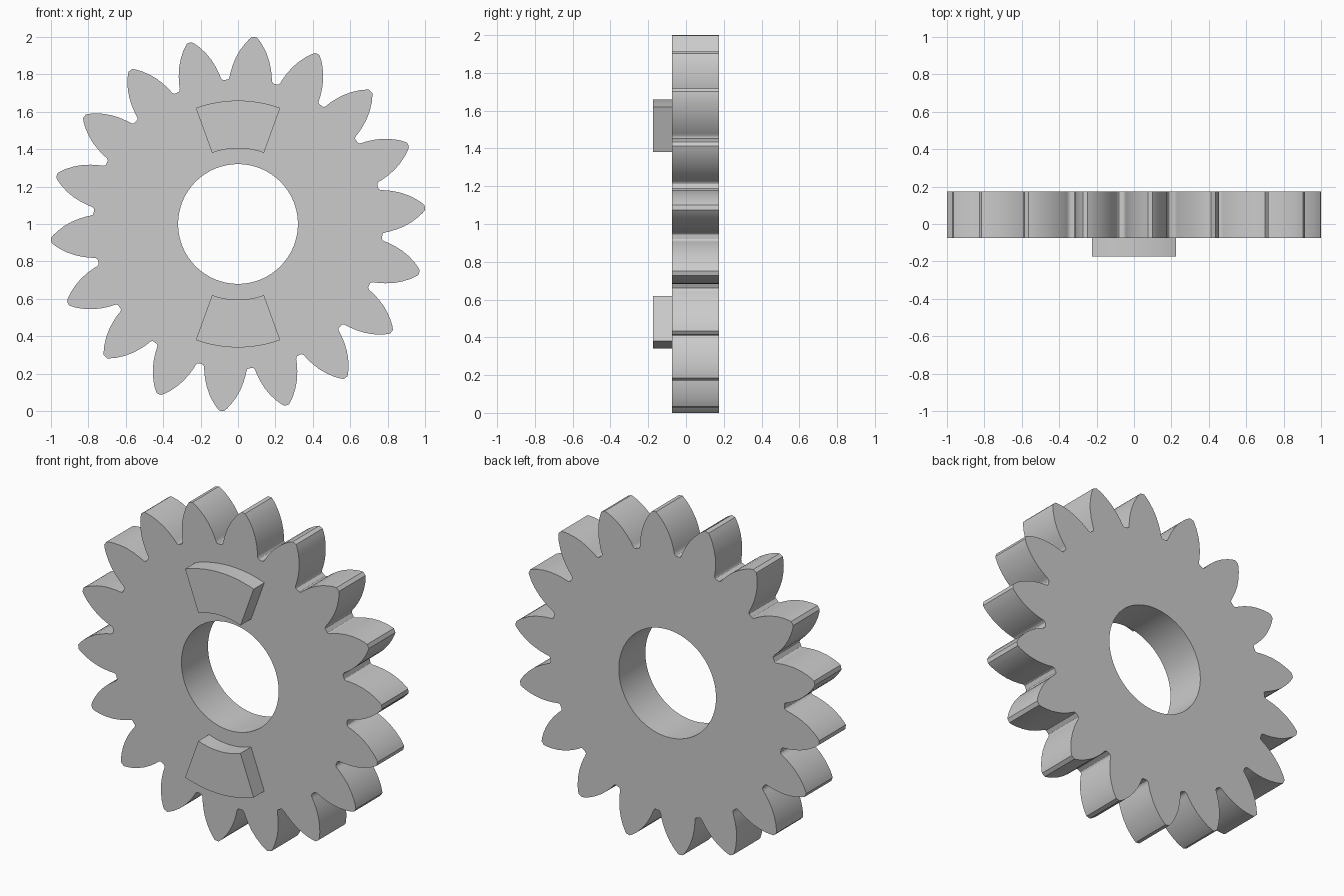
import bpy, bmesh
from math import sin, cos, radians

cube = bpy.data.objects.get("Cube")
if cube:
    bpy.data.objects.remove(cube, do_unlink=True)

CENTRE_Z = 1.0
FRONT, FACE, BACK = -0.175, -0.075, 0.175

# Single plain grey material
steel = bpy.data.materials.new("light grey")
steel.use_nodes = True
colour = (0.6, 0.6, 0.6, 1)
steel.diffuse_color = colour
steel.node_tree.nodes["Principled BSDF"].inputs["Base Color"].default_value = colour


def ring_solid(name, outline, inner_radius, y0, y1, closed):
    """Solid between an (angle, radius) outline and an inner arc."""
    bm = bmesh.new()

    def vert(angle, radius, y):
        a = radians(angle)
        return bm.verts.new((radius * cos(a), y, CENTRE_Z + radius * sin(a)))

    # Each section is a four-cornered loop swept around the axis
    sections = [[vert(a, r, y0), vert(a, r, y1),
                 vert(a, inner_radius, y1), vert(a, inner_radius, y0)]
                for a, r in outline]
    count = len(sections)
    for i in range(count if closed else count - 1):
        s, t = sections[i], sections[(i + 1) % count]
        for k in range(4):
            n = (k + 1) % 4
            bm.faces.new((s[k], s[n], t[n], t[k]))
    if not closed:
        bm.faces.new(sections[0])
        bm.faces.new(sections[-1])
    bmesh.ops.recalc_face_normals(bm, faces=bm.faces)
    mesh = bpy.data.meshes.new(name)
    bm.to_mesh(mesh)
    bm.free()
    mesh.materials.append(steel)
    obj = bpy.data.objects.new(name, mesh)
    bpy.context.collection.objects.link(obj)
    bpy.ops.object.select_all(action='DESELECT')
    obj.select_set(True)
    bpy.context.view_layer.objects.active = obj
    bpy.ops.object.shade_smooth_by_angle(angle=radians(32))
    return obj


# Half tooth: angle from the tooth centre line and radius, root to tip
TEETH = 18
half_tooth = [(9.1, 0.774), (8.65, 0.778), (8.3, 0.787), (8.05, 0.80),
              (7.75, 0.815), (6.9, 0.85), (5.75, 0.89), (4.3, 0.93),
              (2.7, 0.967), (1.5, 0.99), (0.7, 1.003)]
tooth = [(-a, r) for a, r in half_tooth] + half_tooth[::-1]
gear_outline = [(5 + i * 360 / TEETH + a, r)
                for i in range(TEETH) for a, r in tooth]
ring_solid("gear_wheel", gear_outline, 0.32, FACE, BACK, True)

# Two raised sector lugs on the front face
for name, middle in (("upper_lug", 90), ("lower_lug", 270)):
    arc = [(middle - 20 + 2.5 * i, 0.66) for i in range(17)]
    ring_solid(name, arc, 0.405, FRONT, FACE, False)
